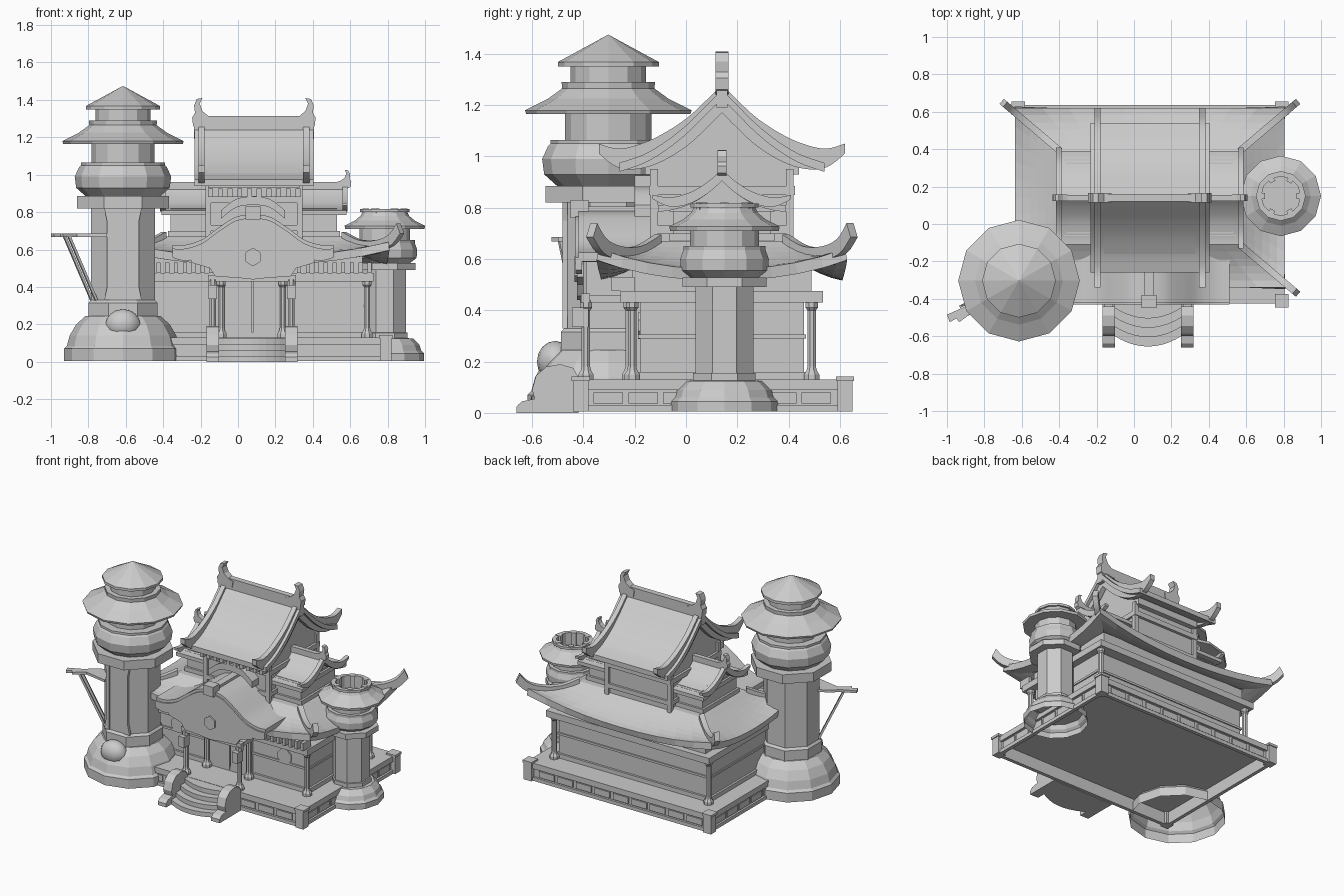
import bpy, bmesh, math
from mathutils import Vector, Matrix

if "Cube" in bpy.data.objects:
    bpy.data.objects.remove(bpy.data.objects["Cube"])

CX, CY = 0.085, 0.14          # centre of the hall
grey = bpy.data.materials.new("plain_grey")
grey.use_nodes = True
grey.diffuse_color = (0.6, 0.6, 0.6, 1)
grey.node_tree.nodes["Principled BSDF"].inputs["Base Color"].default_value = (0.6, 0.6, 0.6, 1)


def finish(name, bm, smooth=False):
    bmesh.ops.remove_doubles(bm, verts=bm.verts, dist=1e-5)
    bmesh.ops.recalc_face_normals(bm, faces=bm.faces)
    mesh = bpy.data.meshes.new(name)
    bm.to_mesh(mesh)
    bm.free()
    mesh.materials.append(grey)
    ob = bpy.data.objects.new(name, mesh)
    bpy.context.collection.objects.link(ob)
    if smooth:
        bpy.ops.object.select_all(action="DESELECT")
        ob.select_set(True)
        bpy.context.view_layer.objects.active = ob
        bpy.ops.object.shade_smooth_by_angle(angle=math.radians(30))
    return ob


def box(name, x, y, z):
    """Box from three (low, high) ranges."""
    return extrude(name, [(x[0], y[0]), (x[1], y[0]), (x[1], y[1]), (x[0], y[1])], "z", *z)


def slab(name, hx, hy, z0, z1):
    return box(name, (CX - hx, CX + hx), (CY - hy, CY + hy), (z0, z1))


def frame(name, x, y, z, w):
    """Four walls of thickness w around a rectangle, open above and below."""
    for e in ((x[0], x[0] + w), (x[1] - w, x[1])):
        box(name, e, y, z)
    for e in ((y[0], y[0] + w), (y[1] - w, y[1])):
        box(name, x, e, z)


def extrude(name, pts, axis, a, b, smooth=False):
    place = {"x": lambda p, t: (t, p[0], p[1]), "y": lambda p, t: (p[0], t, p[1]),
             "z": lambda p, t: (p[0], p[1], t)}[axis]
    bm = bmesh.new()
    ends = [[bm.verts.new(place(p, t)) for p in pts] for t in (a, b)]
    for ring in ends:
        bm.faces.new(ring)
    for i in range(len(pts)):
        j = (i + 1) % len(pts)
        bm.faces.new((ends[0][i], ends[0][j], ends[1][j], ends[1][i]))
    return finish(name, bm, smooth)


def lathe(name, x, y, profile, sides=12):
    """Turned part; eight-sided ones show a flat side to the front."""
    bm = bmesh.new()
    turn, off = 2 * math.pi / sides, math.pi / 8 if sides == 8 else 0
    rings = [[bm.verts.new((x + r * math.cos(turn * i + off), y + r * math.sin(turn * i + off), z))
              for i in range(sides)] if r > 0 else [bm.verts.new((x, y, z))] for r, z in profile]
    for a, b in zip(rings, rings[1:]):
        for i in range(sides):
            j = (i + 1) % sides
            corners = dict.fromkeys((a[i % len(a)], a[j % len(a)], b[j % len(b)], b[i % len(b)]))
            if len(corners) > 2:
                bm.faces.new(list(corners))
    return finish(name, bm)


def curve(pts, n=4):
    """Smooth curve through the points."""
    out, p = [], [Vector(q) for q in (pts[0], *pts, pts[-1])]
    for a, b, c, d in zip(p, p[1:], p[2:], p[3:]):
        for k in range(n):
            t = k / n
            out.append(b + (c - a) * t / 2 + (a * 2 - b * 5 + c * 4 - d) * t * t / 2
                       + (b * 3 - a - c * 3 + d) * t ** 3 / 2)
    return out + [p[-1]]


def shell(name, half, centre, thick, axis, a, b, fill=None, taper=0):
    """Symmetrical curved roof sheet, or a gable filled down to a level."""
    side = curve(half)
    end = half[-1][0]
    top = [(-d, z) for d, z in reversed(side)] + [(d, z) for d, z in side[1:]]
    low = [(d, fill if fill else z - thick * (1 - taper * abs(d / end) ** 4)) for d, z in reversed(top)]
    if fill:
        low = [low[0], low[-1]]
    return extrude(name, [(centre + d, z) for d, z in top + low], axis, a, b, True)


def beam(name, a, b, w, h):
    a, b = Vector(a), Vector(b)
    d = b - a
    bm = bmesh.new()
    bmesh.ops.create_cube(bm, size=1)
    bm.transform(Matrix.Translation((a + b) / 2) @ d.to_track_quat("X", "Z").to_matrix().to_4x4()
                 @ Matrix.Diagonal((d.length, w, h, 1)))
    return finish(name, bm)


# Stone platform, hollow below, with corner posts and side panels
PX, PY = (-0.62, 0.79), (-0.41, 0.62)
EX, EY = (-0.635, 0.805), (-0.425, 0.635)
frame("platform_plinth", EX, EY, (0.005, 0.03), 0.025)
frame("platform_wall", PX, PY, (0.02, 0.11), 0.01)
box("platform_floor", EX, EY, (0.09, 0.13))
for x in PX:
    for y in PY:
        box("corner_post", (x - 0.03, x + 0.03), (y - 0.03, y + 0.03), (0.005, 0.125))
        box("corner_post_cap", (x - 0.036, x + 0.036), (y - 0.036, y + 0.036), (0.125, 0.142))
for i in range(9):
    x = -0.565 + i * 0.145
    for y in (PY[0] - 0.008, PY[1]):
        box("long_panel", (x, x + 0.12), (y, y + 0.008), (0.036, 0.08))
for i in range(7):
    y = -0.36 + i * 0.135
    for x in (PX[0] - 0.008, PX[1]):
        box("short_panel", (x, x + 0.008), (y, y + 0.115), (0.036, 0.08))

# Curved front steps and scrolled cheeks
for i in range(4):
    reach = 0.165 - 0.05 * i
    arc = [(0.075 + 0.185 * u / 5, -0.43 - reach - 0.06 * (1 - (u / 5) ** 2)) for u in range(-5, 6)]
    extrude("front_step", arc + [(0.26, -0.42), (-0.11, -0.42)], "z", 0.032 * i, 0.032 * (i + 1))
scroll = [(-0.42, 0), (-0.42, 0.14), (-0.44, 0.175), (-0.49, 0.19), (-0.545, 0.18), (-0.585, 0.145), (-0.6, 0.09),
          (-0.59, 0.055), (-0.64, 0.045), (-0.66, 0.025), (-0.66, 0)]
for x in (-0.135, 0.285):
    extrude("step_cheek", scroll, "x", x - 0.033, x + 0.033)

# Hall walls, frames, door and round windows
slab("hall_wall", 0.59, 0.32, 0.12, 0.45)
slab("wall_foot", 0.605, 0.335, 0.13, 0.16)
slab("wall_rail", 0.598, 0.328, 0.29, 0.305)
slab("wall_top_beam", 0.64, 0.395, 0.43, 0.475)
slab("eave_core", 0.58, 0.35, 0.47, 0.57)
POST = [(0, 0.12), (0.032, 0.12), (0.032, 0.15), (0.022, 0.165), (0.018, 0.18), (0.018, 0.4),
        (0.026, 0.41), (0.026, 0.44), (0, 0.44)]
for sx in (-1, 1):
    for sy in (-1, 1):
        lathe("corner_column", CX + sx * 0.605, CY + sy * 0.35, POST, 8)
    lathe("porch_column", 0.075 + sx * 0.21, -0.39, POST, 8)
    lathe("door_column", 0.075 + sx * 0.165, -0.22, POST, 8)
    box("porch_side_beam", (0.058 + sx * 0.21, 0.092 + sx * 0.21), (-0.4, -0.15), (0.43, 0.46))
    box("column_charm", (0.053 + sx * 0.21, 0.097 + sx * 0.21), (-0.445, -0.38), (0.335, 0.41))
    disc = [(0.077 + sx * 0.418 + 0.056 * math.cos(a * math.pi / 4 + 0.39),
             0.34 + 0.056 * math.sin(a * math.pi / 4 + 0.39)) for a in range(8)]
    extrude("round_window", disc, "y", -0.188, -0.18)
    box("door_leaf", (0.078 + sx * 0.085 - 0.08, 0.078 + sx * 0.085 + 0.08), (-0.2, -0.18), (0.14, 0.43))

# Bracket teeth under the front eaves
box("porch_front_beam", (-0.16, 0.31), (-0.41, -0.375), (0.43, 0.465))
for i in range(27):
    x = -0.53 + i * 0.047
    box("eave_bracket", (x, x + 0.022), (-0.29, -0.2), (0.475, 0.53))
for i in range(10):
    x = -0.16 + i * 0.052
    box("upper_bracket", (x, x + 0.026), (-0.2, -0.1), (0.88, 0.925))

# Hipped lower roof with lifted corners
bm = bmesh.new()
N, M = 10, 6
rings = []
for k in range(M + 1):
    t = k / M
    hx, hy = 0.48 + 0.24 * t, 0.25 + 0.23 * t
    ring = []
    for ax, ay, bx, by in ((-1, -1, 1, -1), (1, -1, 1, 1), (1, 1, -1, 1), (-1, 1, -1, -1)):
        for i in range(N):
            s = i / N
            lift = 0.08 * t * t * abs(2 * s - 1) ** 2.2
            ring.append(bm.verts.new((CX + hx * (ax + (bx - ax) * s), CY + hy * (ay + (by - ay) * s),
                                      0.56 + 0.11 * (1 - t) ** 1.4 + lift)))
    rings.append(ring)
bm.faces.new(rings[0])
for a, b in zip(rings, rings[1:]):
    for i in range(4 * N):
        j = (i + 1) % (4 * N)
        bm.faces.new((a[i], a[j], b[j], b[i]))
lower_roof = finish("lower_roof", bm)
lower_roof.modifiers.new("thickness", "SOLIDIFY").thickness = 0.045

# Swept rails on the four hips, straight in plan
top = curve([(0, 0.695), (0.12, 0.65), (0.24, 0.65), (0.33, 0.68), (0.385, 0.74)])
rail = top + [(s + 0.025 * (s / 0.385) ** 2, z - 0.055) for s, z in reversed(top)]
for sx in (-1, 1):
    for sy in (-1, 1):
        ob = extrude("hip_rail", rail, "y", -0.018, 0.018, True)
        ob.location = (CX + sx * 0.48, CY + sy * 0.25, 0)
        ob.rotation_euler.z = math.atan2(sy * 0.255, sx * 0.3)

# Side wings and upper storey, each with a curved gable roof
WING = [(0, 0.93), (0.05, 0.885), (0.12, 0.84), (0.2, 0.815), (0.25, 0.81)]
WING_RAIL = [(0, 0.95), (0.05, 0.905), (0.12, 0.862), (0.2, 0.84), (0.27, 0.85)]
MAIN = [(0, 1.26), (0.06, 1.2), (0.13, 1.13), (0.21, 1.065), (0.3, 1.01), (0.4, 0.975)]
MAIN_RAIL = [(0, 1.28), (0.06, 1.22), (0.13, 1.155), (0.21, 1.1), (0.3, 1.055), (0.4, 1.03), (0.48, 1.05)]
slab("wing_wall", 0.445, 0.19, 0.6, 0.82)
slab("wing_sill", 0.46, 0.205, 0.67, 0.7)
slab("wing_eave_beam", 0.46, 0.205, 0.785, 0.815)
shell("wing_gable", WING[:4], CY, 0, "x", CX - 0.44, CX + 0.44, 0.79)
shell("wing_roof", WING, CY, 0.025, "x", CX - 0.495, CX + 0.495)
slab("wing_ridge", 0.49, 0.016, 0.92, 0.96)
slab("upper_wall", 0.245, 0.265, 0.6, 0.96)
slab("upper_sill", 0.26, 0.28, 0.7, 0.73)
slab("upper_eave_beam", 0.262, 0.285, 0.85, 0.885)
shell("upper_gable", MAIN[:5], CY, 0, "x", CX - 0.245, CX + 0.245, 0.93)
shell("upper_roof", MAIN, CY, 0.035, "x", CX - 0.318, CX + 0.318)
slab("upper_ridge", 0.27, 0.02, 1.24, 1.315)
shell("upper_arch", [(0, 0.885), (0.09, 0.87), (0.17, 0.81)], 0.08, 0.045, "y", -0.2, -0.12)
horn = [(-0.06, 0), (-0.07, 0.05), (-0.03, 0.065), (0, 0.09), (0.015, 0.13), (0.0, 0.16), (0.03, 0.155),
        (0.045, 0.12), (0.04, 0.08), (0.055, 0.055), (0.05, 0.01), (0.02, -0.01)]
for s in (-1, 1):
    for x, half, w, fat in ((0.487, WING_RAIL, 0.014, 0.045), (0.28, MAIN_RAIL, 0.017, 0.11)):
        shell("gable_rail", half, CY, fat, "x", CX + s * x - w, CX + s * x + w, taper=0.65)
    for sy in (-1, 1):
        box("upper_column", (CX + s * 0.245 - 0.015, CX + s * 0.245 + 0.015),
            (CY + sy * 0.265 - 0.015, CY + sy * 0.265 + 0.015), (0.6, 0.95))
    extrude("upper_ridge_horn", [(CX + s * (0.275 + u), 1.25 + v) for u, v in horn], "y", CY - 0.025, CY + 0.025)
    extrude("wing_ridge_horn", [(CX + s * (0.485 + u * 0.65), 0.93 + v * 0.6) for u, v in horn],
            "y", CY - 0.017, CY + 0.017)
    box("gable_pendant", (CX + s * 0.285 - 0.035, CX + s * 0.285 + 0.035), (CY - 0.022, CY + 0.022), (1.19, 1.27))

# Swooping porch roof with its front board
PORCH = [(0, 0.79), (0.09, 0.775), (0.18, 0.72), (0.27, 0.655), (0.36, 0.625), (0.43, 0.625)]
shell("porch_roof", PORCH, 0.08, 0.035, "y", -0.42, -0.1)
shell("porch_gable", [(0, 0.76), (0.09, 0.74), (0.19, 0.67)], 0.08, 0, "y", -0.39, -0.12, 0.46)
shell("porch_front_board", [(d, z - 0.02) for d, z in PORCH], 0.08, 0.08, "y", -0.43, -0.405, taper=0.4)
crest = [(0, 0.44), (0.09, 0.45), (0.2, 0.455), (0.23, 0.5), (0.33, 0.53), (0.33, 0.58), (0.24, 0.62),
         (0.12, 0.7), (0, 0.73)]
extrude("porch_crest_board", [(0.08 + x, z) for x, z in crest] + [(0.08 - x, z) for x, z in crest[-2:0:-1]],
        "y", -0.425, -0.4)
extrude("crest_plate", [(0.08 + 0.045 * math.sin(a * math.pi / 3), 0.56 + 0.05 * math.cos(a * math.pi / 3))
                        for a in range(6)], "y", -0.434, -0.425)
box("porch_ridge", (0.055, 0.105), (-0.4, -0.12), (0.77, 0.805))
box("porch_ridge_end", (0.04, 0.12), (-0.45, -0.38), (0.76, 0.83))

# Tall tower, open underneath
TX, TY = -0.615, -0.303
lathe("tall_tower_base", TX, TY, [(0.315, 0.005), (0.315, 0.07), (0.3, 0.085), (0.285, 0.14),
                                  (0.25, 0.2), (0.2, 0.245), (0, 0.25)])
lathe("tall_tower_collar", TX, TY, [(0, 0.24), (0.2, 0.24), (0.2, 0.315), (0.185, 0.33), (0, 0.33)], 8)
lathe("tall_tower_shaft", TX, TY, [(0, 0.3), (0.185, 0.3), (0.185, 0.84), (0, 0.84)], 8)
lathe("tall_tower_deck", TX, TY, [(0, 0.82), (0.265, 0.82), (0.265, 0.885), (0, 0.885)], 8)
lathe("tall_tower_head", TX, TY, [(0, 0.88), (0.2, 0.885), (0.25, 0.93), (0.258, 0.99), (0.235, 1.04), (0.215, 1.06),
                                  (0.168, 1.06), (0.168, 1.165), (0.32, 1.165), (0.325, 1.18), (0.235, 1.225),
                                  (0.18, 1.265), (0.182, 1.29), (0.148, 1.29), (0.148, 1.35), (0.197, 1.35),
                                  (0.197, 1.368), (0, 1.475)])
lathe("tall_tower_moulding", TX, TY, [(0, 1.04), (0.225, 1.04), (0.225, 1.065), (0, 1.065)])
for s in (-1, 1):
    strip = [(0.06, 0.33), (0.1, 0.33), (0.085, 0.4), (0.085, 0.75), (0.1, 0.82), (0.06, 0.82)]
    extrude("tower_pilaster", [(TX + s * x, z) for x, z in strip], "y", TY - 0.178, TY - 0.16)
bm = bmesh.new()
bmesh.ops.create_uvsphere(bm, u_segments=14, v_segments=8, radius=0.095)
bm.transform(Matrix.Translation((TX, -0.51, 0.2)) @ Matrix.Diagonal((1, 0.75, 0.85, 1)))
finish("base_boss", bm, True)

# Signal plank and its struts on the tall tower
extrude("side_plank", [(-0.7, -0.31), (-0.86, -0.4), (-0.9, -0.44), (-1.0, -0.485), (-0.985, -0.525), (-0.95, -0.505),
                       (-0.935, -0.525), (-0.86, -0.47), (-0.7, -0.5)], "z", 0.668, 0.685)
for dx, dy in ((-0.012, 0.02), (0.012, -0.03)):
    beam("plank_strut", (-0.915 + dx, -0.46 + dy, 0.67), (-0.77 + dx, -0.39 + dy, 0.33), 0.014, 0.014)

# Short tower with an open notched top, open underneath
SX, SY = 0.785, 0.15
lathe("short_tower_base", SX, SY, [(0.21, 0.005), (0.21, 0.045), (0.195, 0.06), (0.185, 0.09),
                                   (0.15, 0.125), (0, 0.13)])
lathe("short_tower_collar", SX, SY, [(0, 0.12), (0.132, 0.12), (0.132, 0.155), (0, 0.165)], 8)
lathe("short_tower_shaft", SX, SY, [(0, 0.15), (0.122, 0.15), (0.122, 0.5), (0, 0.5)], 8)
lathe("short_tower_deck", SX, SY, [(0, 0.49), (0.178, 0.49), (0.178, 0.528), (0, 0.528)], 8)
lathe("short_tower_head", SX, SY, [(0, 0.525), (0.135, 0.528), (0.17, 0.555), (0.173, 0.6), (0.16, 0.635), (0.16, 0.65),
                                   (0.135, 0.65), (0.135, 0.71), (0.212, 0.71), (0.215, 0.727), (0.16, 0.755),
                                   (0.13, 0.78), (0.12, 0.8), (0.133, 0.8), (0.133, 0.817), (0.105, 0.817),
                                   (0.105, 0.73), (0, 0.73)])
for i in range(6):
    a = i * math.pi / 3
    c, s = math.cos(a), math.sin(a)
    beam("rim_fin", (SX + 0.085 * c, SY + 0.085 * s, 0.775), (SX + 0.12 * c, SY + 0.12 * s, 0.775), 0.03, 0.09)
